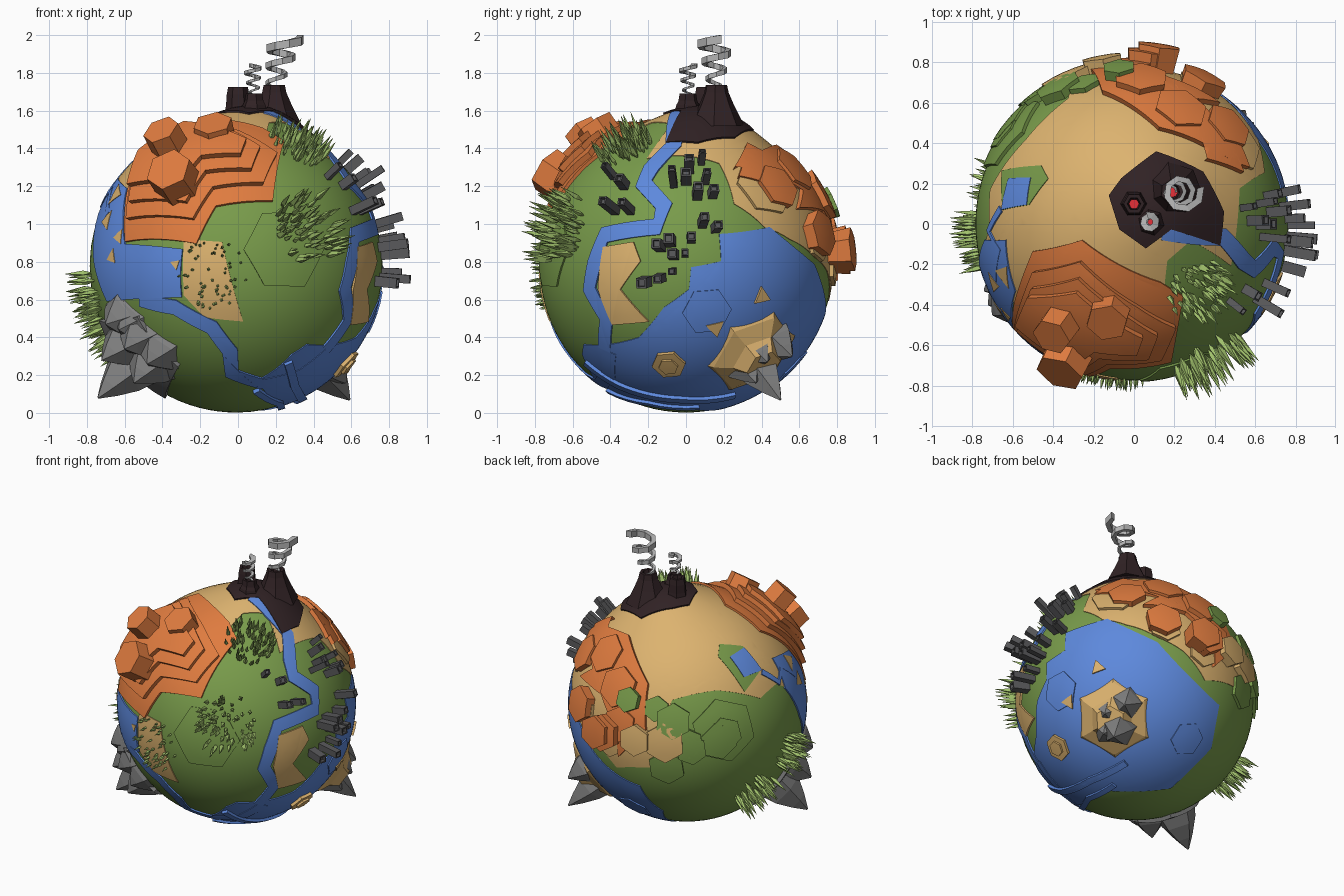
import bpy, bmesh, math, random
from mathutils import Vector, Matrix

if "Cube" in bpy.data.objects:
    bpy.data.objects.remove(bpy.data.objects["Cube"])

random.seed(4)
R, C = 0.775, Vector((-0.01, 0.0, 0.777))
PEAK = Vector((0.13, 0.10, 0.77)).normalized()
COLORS = dict(green=(.19, .33, .07), sand=(.72, .45, .16), blue=(.11, .25, .72),
              orange=(.74, .20, .05), lava_rock=(.03, .016, .018), lava=(.8, .03, .04),
              leaf=(.36, .54, .15), city=(.10, .10, .105), rock=(.22, .22, .22), smoke=(.45, .45, .45))
MATS = {}
for key, rgb in COLORS.items():
    MATS[key] = bpy.data.materials.new(key)
    MATS[key].diffuse_color = (*rgb, 1)

# Sketch planes: right axis, up axis, planet centre and scale in sketch units
S, H, Q = math.sqrt(.5), math.sqrt(.125), math.sqrt(.75)
VIEWS = dict(f=((1, 0, 0), (0, 0, 1), 236, 267, 189), r=((0, 1, 0), (0, 0, 1), 687, 267, 189),
             t=((1, 0, 0), (0, 1, 0), 1132, 225, 202),
             bl=((-S, -S, 0), (H, -H, Q), 688, 703, 152), br=((-S, S, 0), (H, H, Q), 1133, 708, 152))


def on(view, *pts):
    """Directions on the planet under points of a sketch plane."""
    rt, up, ox, oy, s = VIEWS[view]
    rt, up = Vector(rt), Vector(up)
    out = []
    for px, py in pts:
        a, b = (px - ox) / s / R, (oy - py) / s / R
        k = math.hypot(a, b)
        if k > .995:
            a, b = a * .995 / k, b * .995 / k
        out.append((rt * a + up * b + rt.cross(up) * math.sqrt(1 - a * a - b * b)).normalized())
    return out


def ground(d):
    return R + 0.075 * math.exp(-(d.angle(PEAK) / .33) ** 2)


def finish(name, bm, mat, smooth=False):
    me = bpy.data.meshes.new(name)
    bm.to_mesh(me)
    bm.free()
    me.materials.append(MATS[mat])
    if smooth:
        me.shade_smooth()
        me.set_sharp_from_angle(angle=math.radians(25))
    ob = bpy.data.objects.new(name, me)
    bpy.context.collection.objects.link(ob)
    return ob


def frame(c):
    u = c.orthogonal().normalized()
    return u, c.cross(u)


def patch(name, dirs, h, mat, width=None):
    """Curved plate raised h over the ground; with width, dirs is a ribbon path."""
    c = sum(dirs, Vector()).normalized()
    u, v = frame(c)
    flat = []
    for d in dirs:
        w = (d - c * d.dot(c))
        w = w.normalized() * c.angle(d) if w.length > 1e-6 else Vector()
        flat.append(Vector((w.dot(u), w.dot(v), 0)))
    if width:
        left, right = [], []
        for i, p in enumerate(flat):
            t = (flat[min(i + 1, len(flat) - 1)] - flat[max(i - 1, 0)]).normalized()
            n = Vector((-t.y, t.x, 0)) * width / 2
            left.append(p + n)
            right.append(p - n)
        flat = left + right[::-1]
    bm = bmesh.new()
    bm.faces.new([bm.verts.new(p) for p in flat])
    bm.normal_update()
    bmesh.ops.triangulate(bm, faces=bm.faces[:], ngon_method='EAR_CLIP')
    for _ in range(8):
        long = [e for e in bm.edges if e.calc_length() > .1]
        if not long:
            break
        bmesh.ops.subdivide_edges(bm, edges=long, cuts=1)
        bm.normal_update()
        bmesh.ops.triangulate(bm, faces=bm.faces[:])
    top = bm.faces[:]
    res = bmesh.ops.extrude_edge_only(bm, edges=[e for e in bm.edges if e.is_boundary])
    skirt = {g for g in res['geom'] if isinstance(g, bmesh.types.BMVert)}
    for q in bm.verts:
        a = q.co.length
        d = c.copy() if a < 1e-7 else c * math.cos(a) + (u * q.co.x + v * q.co.y) / a * math.sin(a)
        q.co = C + d * (ground(d) + (-.02 if q in skirt else h))
    bmesh.ops.recalc_face_normals(bm, faces=bm.faces[:])
    bm.normal_update()
    if sum(f.normal.dot(f.calc_center_median() - C) * f.calc_area() for f in top) < 0:
        bmesh.ops.reverse_faces(bm, faces=bm.faces[:])
    return finish(name, bm, mat, True)


def plate(name, view, px, py, rad, h, mat, n=6, turn=0.3):
    c = on(view, (px, py))[0]
    u, v = frame(c)
    ring = [turn + math.tau * i / n for i in range(n)]
    patch(name, [(c + (u * math.cos(a) + v * math.sin(a)) * rad).normalized() for a in ring], h, mat)


def lathe(bm, mx, profile, n):
    rings = [[bm.verts.new(mx @ Vector((r * math.cos(math.tau * i / n), r * math.sin(math.tau * i / n), z)))
              for i in range(n)] for r, z in profile]
    for a, b in zip(rings, rings[1:]):
        for i in range(n):
            j = (i + 1) % n
            bm.faces.new((a[i], a[j], b[j], b[i]))
    bm.faces.new(rings[-1])
    bm.faces.new(rings[0][::-1])


def radial(d, r, turn=0):
    return Matrix.Translation(C + d * r) @ d.to_track_quat('Z', 'Y').to_matrix().to_4x4() @ Matrix.Rotation(turn, 4, 'Z')


# Planet body
bm = bmesh.new()
bmesh.ops.create_icosphere(bm, subdivisions=5, radius=1)
for q in bm.verts:
    d = q.co.normalized()
    q.co = C + d * ground(d)
finish('planet_body', bm, 'green', True)

# Desert, lakes and rivers
patch('desert', on('f', (100, 215), (128, 205), (200, 190), (262, 160), (268, 128), (290, 128))
      + on('r', (648, 160), (690, 158), (720, 165), (735, 205), (765, 228), (790, 240), (815, 258))
      + on('br', (1190, 660), (1210, 690)) + on('bl', (640, 772), (655, 755), (645, 735), (655, 708),
                                                (700, 702), (745, 712), (795, 685)), .004, 'sand')
patch('great_lake', on('r', (585, 345), (640, 338), (665, 308), (690, 290), (692, 268), (722, 262), (720, 235), (770, 228))
      + on('br', (1165, 650), (1195, 685), (1222, 715), (1212, 757), (1170, 795), (1110, 795), (1070, 808), (1040, 785)),
      .006, 'blue')
patch('west_lake', on('f', (116, 178), (128, 190), (126, 245), (183, 250), (182, 298), (108, 302), (95, 262), (98, 215)), .010, 'blue')
patch('front_sand', on('f', (184, 240), (222, 243), (243, 322), (205, 318), (184, 296)), .006, 'sand')
patch('front_river', on('f', (140, 300), (175, 308), (212, 328), (230, 352), (232, 374), (262, 384), (300, 374), (328, 352)), .009, 'blue', .11)
patch('east_sand', on('r', (605, 248), (635, 243), (642, 262), (622, 290), (650, 322), (614, 325), (600, 290)), .012, 'sand')
patch('east_river', on('t', (1160, 232), (1190, 236), (1222, 238), (1243, 262))
      + on('r', (645, 185), (665, 207), (658, 228), (606, 236), (596, 264), (591, 290), (608, 320), (606, 350)), .010, 'blue', .12)
patch('pond_shore', on('t', (1003, 172), (1042, 167), (1049, 180), (1030, 206), (1004, 211)), .008, 'green')
patch('pond', on('t', (1010, 180), (1032, 179), (1028, 206), (1003, 211)), .012, 'blue')
patch('pond_stream', on('t', (1002, 210), (990, 232), (1000, 250), (996, 280)), .012, 'blue', .05)
for i, (x, y, s) in enumerate([(113, 258, .06), (176, 265, .04), (108, 222, .08), (117, 196, .09), (120, 238, .06)]):
    plate(f'sandbar_{i}', 'f', x, y, s, .013, 'sand', 3, i)

# Lake steps and islands
patch('lake_ledge', on('r', (588, 362), (620, 384), (680, 398), (735, 394)), .025, 'blue', .06)
patch('lake_ledge_low', on('r', (610, 390), (650, 402), (700, 406)), .022, 'blue', .05)
plate('lake_step_a', 'r', 708, 312, .17, .014, 'blue')
plate('lake_step_b', 'br', 1190, 747, .15, .014, 'blue')
plate('islet', 'r', 670, 364, .115, .025, 'sand')
plate('islet_top', 'r', 670, 364, .065, .038, 'sand')
plate('sand_triangle_a', 'r', 762, 297, .07, .02, 'sand', 3, 1)
plate('sand_triangle_b', 'r', 716, 328, .07, .02, 'sand', 3, 2)
bm = bmesh.new()
lathe(bm, radial(on('br', (1119, 724))[0], R - .05, .4), [(.27, 0), (.24, .035), (.15, .085), (.1, .15)], 6)
finish('rock_island', bm, 'sand')

# Hexagonal land plates
for i, (v, x, y, rad, h, m) in enumerate([
        ('bl', 705, 742, .29, .018, 'green'), ('bl', 705, 745, .15, .028, 'green'), ('bl', 648, 772, .16, .022, 'green'),
        ('br', 1208, 662, .14, .025, 'sand'), ('br', 1172, 636, .14, .025, 'sand'), ('r', 765, 188, .22, .022, 'sand'),
        ('t', 1062, 70, .17, .05, 'sand'), ('t', 1012, 125, .16, .03, 'green'), ('t', 1103, 66, .13, .075, 'sand'),
        ('t', 1040, 95, .13, .04, 'green'), ('t', 1120, 82, .10, .085, 'green'), ('bl', 640, 715, .11, .03, 'green'),
        ('br', 1252, 695, .13, .04, 'green'), ('br', 1248, 660, .15, .05, 'green'), ('f', 285, 250, .3, .009, 'green')]):
    plate(f'land_plate_{i}', v, x, y, rad, h, m)

# Front mesa: terraces with three hexagonal columns
TERRACES = [
    [(127, 243), (197, 245), (216, 208), (272, 203), (283, 145), (262, 133), (190, 128), (145, 155), (128, 200)],
    [(132, 222), (195, 222), (214, 192), (262, 188), (275, 160), (240, 140), (190, 132), (148, 158), (135, 195)],
    [(138, 208), (190, 208), (208, 180), (250, 178), (258, 158), (235, 145), (190, 136), (150, 162)],
    [(140, 195), (188, 192), (205, 170), (240, 168), (245, 155), (190, 140), (150, 165)]]
for i, pts in enumerate(TERRACES):
    patch(f'mesa_terrace_{i}', on('f', *pts), .018 + .031 * i, 'orange')
bm = bmesh.new()
for tip, rad in [((-.41, -.56, 1.50), .10), ((-.135, -.49, 1.535), .105), ((-.37, -.74, 1.29), .125)]:
    d = Vector(tip) - C
    lathe(bm, radial(d.normalized(), R, .5), [(rad * 1.05, 0), (rad, d.length - R)], 6)
finish('mesa_columns', bm, 'orange')

# Back mesa: one broad sheet with hexagonal plates on top
patch('back_mesa_sheet', on('r', (738, 180), (745, 150)) + on('bl', (602, 619), (625, 640), (635, 690), (630, 738), (606, 755))
      + on('br', (1216, 655), (1190, 624), (1150, 615)) + on('r', (800, 188), (762, 186)), .032, 'orange')
for i, (v, x, y, rad, h) in enumerate([
        ('t', 1225, 130, .16, .045), ('bl', 604, 655, .17, .05), ('bl', 610, 690, .17, .065),
        ('bl', 608, 725, .15, .05), ('t', 1150, 60, .15, .10), ('t', 1158, 54, .13, .13), ('t', 1200, 88, .15, .07)]):
    plate(f'back_mesa_{i}', v, x, y, rad, h, 'orange')

# Volcano: lava field, three craters with glowing cores
patch('volcano_base', on('t', (1110, 198), (1122, 182), (1155, 156), (1200, 175), (1221, 213), (1218, 246), (1168, 230), (1145, 248), (1120, 230)), .014, 'lava_rock')
CRATERS = [(.19, .16, .15, .058, 1.735, 7), (.085, .01, .09, .045, 1.69, 6), (0, .10, .08, .052, 1.725, 6)]
cone, core = bmesh.new(), bmesh.new()
for x, y, rb, rt, top, n in CRATERS:
    mx = Matrix.Translation((x, y, 0)) @ Matrix.Rotation(x * 9, 4, 'Z')
    lathe(cone, mx, [(rb, 1.52), (rt * .6 + rb * .4, 1.63), (rt * 1.15, top - .04), (rt, top), (rt * .65, top), (rt * .5, top - .06)], n)
    lathe(core, mx, [(rt * .5, top - .07), (rt * .5, top - .045)], n)
finish('volcano_cones', cone, 'lava_rock')
finish('lava_cores', core, 'lava')


# Smoke: widening spiral ribbons
def smoke(name, x, y, z0, z1, r0, r1, turns, high, drift):
    bm, prev, n = bmesh.new(), None, int(turns * 8)
    for i in range(n + 1):
        t = i / n
        a, r = math.tau * turns * t, r0 + (r1 - r0) * t
        w, hh = .006 + .012 * t, high * (.35 + .65 * t) / 2
        z = z0 + (z1 - z0 - high / 2) * t
        ring = [bm.verts.new((x + drift * t + (r + dr) * math.cos(a), y + (r + dr) * math.sin(a), z + dz))
                for dr, dz in ((-w, -hh), (w, -hh), (w, hh), (-w, hh))]
        if prev:
            for k in range(4):
                bm.faces.new((prev[k], prev[(k + 1) % 4], ring[(k + 1) % 4], ring[k]))
        else:
            bm.faces.new(ring)
        prev = ring
    bm.faces.new(prev[::-1])
    bmesh.ops.recalc_face_normals(bm, faces=bm.faces[:])
    finish(name, bm, 'smoke')


smoke('large_smoke', .18, .155, 1.70, 2.0, .03, .085, 3.05, .045, .07)
smoke('small_smoke', .085, .01, 1.67, 1.85, .02, .035, 3.3, .02, -.01)

# Forests: clusters of four-sided trees
for i, (v, x, y, spread, count, size) in enumerate([
        ('f', 297, 148, .20, 75, .13), ('f', 308, 230, .25, 80, .16), ('f', 212, 275, .24, 60, .06),
        ('bl', 740, 797, .19, 50, .14), ('bl', 778, 760, .19, 50, .13)]):
    c, bm = on(v, (x, y))[0], bmesh.new()
    u, w = frame(c)
    for _ in range(count):
        a, s = random.random() * math.tau, spread * math.sqrt(random.random())
        d = (c + (u * math.cos(a) + w * math.sin(a)) * s).normalized()
        k = size * random.uniform(.65, 1.1)
        lathe(bm, radial(d, R - .005, a), [(.003, 0), (.004 + k * .085, k * .3), (.001, k)], 4)
    finish(f'forest_{i}', bm, 'leaf')

# City: towers with a recessed roof
bm = bmesh.new()
for x, y in [(615, 178), (626, 187), (617, 212), (632, 212), (675, 186), (687, 182), (690, 171), (702, 164), (698, 197),
             (713, 196), (706, 183), (703, 225), (716, 230), (672, 243), (675, 256), (692, 240), (686, 255), (662, 248),
             (648, 282), (663, 278), (674, 272)]:
    w, h = random.uniform(.024, .04), random.uniform(.08, .175)
    lathe(bm, radial(on('r', (x, y))[0], R - .01, .8), [(w, 0), (w, h), (w * .65, h), (w * .6, h - .02)], 4)
finish('city_towers', bm, 'city')

# Rocky mountains: jagged spikes rising from a grey foot
patch('mountain_foot', on('f', (103, 320), (140, 316), (160, 345), (180, 365), (165, 400), (130, 402), (98, 390)), .025, 'rock')
for name, tips, rad in [
        ('west_mountain', [(-.74, -.33, .08), (-.72, -.40, .28), (-.70, -.45, .47), (-.60, -.51, .34), (-.55, -.47, .16), (-.48, -.54, .26), (-.63, -.48, .44)], .17),
        ('island_mountain', [(.59, .50, .07), (.55, .56, .30), (.61, .43, .27), (.57, .37, .16)], .14)]:
    bm = bmesh.new()
    for i, tip in enumerate(tips):
        d = Vector(tip) - C
        k = d.length - R + .06
        lathe(bm, radial(d.normalized(), R - .06, i * 1.3), [(rad, 0), (rad * .72, k * .45), (rad * .38, k * .75), (.006, k)], 5)
    finish(name, bm, 'rock')

for m in bpy.data.materials:
    if m.users and not m.is_grease_pencil:
        m.use_nodes = True
        m.node_tree.nodes["Principled BSDF"].inputs["Base Color"].default_value = m.diffuse_color
